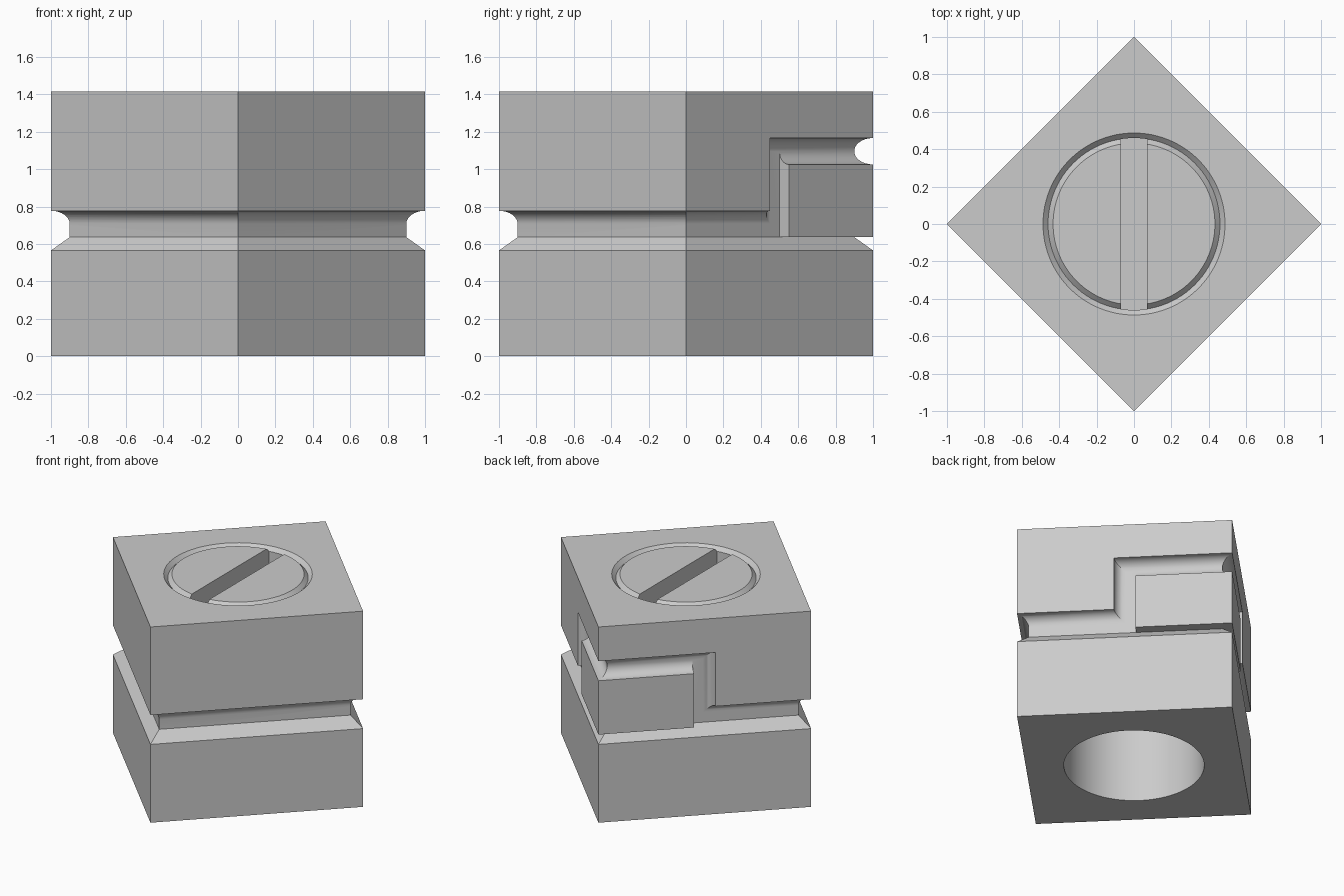
import bpy, bmesh, math
from mathutils import Matrix

if "Cube" in bpy.data.objects:
    bpy.data.objects.remove(bpy.data.objects["Cube"])

HALF = math.sqrt(0.5)            # centre to side face
HEIGHT = 2 * HALF
R = HEIGHT / 20                  # groove radius and depth
SPLIT = 9 * R                    # seam between the blocks
LOW, HIGH = 10 * R, 15.5 * R     # centre heights of the two groove levels
BORE, RIM = 6.5 * R, 0.027       # bore radius, rim chamfer
REACH, OUT = 0.8, 0.1            # cutter overshoot along and outside a face

grey = bpy.data.materials.new("plain_grey")
grey.use_nodes = True
grey.diffuse_color = (0.6, 0.6, 0.6, 1)
grey.node_tree.nodes["Principled BSDF"].inputs["Base Color"].default_value = (0.6, 0.6, 0.6, 1)


def loft(name, rings):
    """Closed solid through equally long rings of points."""
    bm = bmesh.new()
    loops = [[bm.verts.new(p) for p in ring] for ring in rings]
    n = len(loops[0])
    for a, b in zip(loops, loops[1:]):
        for i in range(n):
            j = (i + 1) % n
            bm.faces.new((a[i], a[j], b[j], b[i]))
    bm.faces.new(loops[0])
    bm.faces.new(loops[-1])
    bmesh.ops.recalc_face_normals(bm, faces=bm.faces)
    mesh = bpy.data.meshes.new(name)
    bm.to_mesh(mesh)
    bm.free()
    mesh.materials.append(grey)
    obj = bpy.data.objects.new(name, mesh)
    bpy.context.collection.objects.link(obj)
    return obj


def block(name, levels):
    """Square solid from (half width, height) levels."""
    return loft(name, [[(-w, -w, z), (w, -w, z), (w, w, z), (-w, w, z)]
                       for w, z in levels])


def turned(name, levels, sides=96):
    """Round solid from (radius, height) levels."""
    angles = [2 * math.pi * i / sides for i in range(sides)]
    return loft(name, [[(r * math.cos(t), r * math.sin(t), z) for t in angles]
                       for r, z in levels])


def cut(obj, cutters):
    """Subtract the cutters, then delete them."""
    for c in cutters:
        mod = obj.modifiers.new("cut", 'BOOLEAN')
        mod.operation, mod.solver, mod.object = 'DIFFERENCE', 'EXACT', c
    bpy.context.view_layer.update()
    graph = bpy.context.evaluated_depsgraph_get()
    mesh = bpy.data.meshes.new_from_object(obj.evaluated_get(graph))
    obj.modifiers.clear()
    obj.data = mesh
    for c in cutters:
        bpy.data.objects.remove(c)


def corner_forward(obj):
    """Turn the block so that a corner faces the front."""
    obj.data.transform(Matrix.Rotation(math.pi / 4, 4, 'Z'))


def mirror_left_half(obj):
    """Replace the right half by a mirror image of the left half."""
    bm = bmesh.new()
    bm.from_mesh(obj.data)
    bmesh.ops.bisect_plane(bm, geom=bm.verts[:] + bm.edges[:] + bm.faces[:], dist=1e-4,
                           plane_co=(0, 0, 0), plane_no=(1, 0, 0), clear_inner=True)
    bmesh.ops.mirror(bm, geom=bm.verts[:] + bm.edges[:] + bm.faces[:],
                     axis='X', merge_dist=1e-4)
    bmesh.ops.recalc_face_normals(bm, faces=bm.faces)
    bm.to_mesh(obj.data)
    bm.free()


def straight_groove():
    """Cutter with quarter-round top and flat back, open at the seam."""
    arc = [(R * math.sin(t), LOW + R * math.cos(t))
           for t in (math.pi / 2 * i / 8 for i in range(9))]
    profile = [(-OUT, LOW + R)] + arc + [(R, SPLIT - OUT), (-OUT, SPLIT - OUT)]
    return loft("groove_cutter", [[(s, d - HALF, z) for d, z in profile]
                                  for s in (-REACH, REACH)])


def stepped_groove():
    """Round cutter that steps up at mid face, and one for its squared lower edge."""
    segments = 15
    flat = math.cos(math.pi / segments / 2)
    arc = [(R * math.cos(t), min(R, R * math.sin(t) / flat))
           for t in (math.pi * i / segments for i in range(segments + 1))]
    profile = [(R, -OUT)] + arc + [(-R, -OUT)]
    path = [(-REACH, LOW, 0), (0, LOW, -1), (0, HIGH, -1), (REACH, HIGH, 0)]
    round_cut = loft("step_cutter", [[(HALF - d, s + m * o, z + o) for o, d in profile]
                                     for s, z, m in path])
    outline = [(-REACH, SPLIT - OUT), (R, SPLIT - OUT), (R, HIGH), (0, HIGH),
               (0, LOW), (-REACH, LOW)]
    square_cut = loft("square_cutter", [[(HALF - d, s, z) for s, z in outline]
                                        for d in (-OUT, R)])
    return [round_cut, square_cut]


# Lower block with chamfered top edge and round bore
base = block("base_block", [(HALF, 0), (HALF, SPLIT - R), (HALF - R, SPLIT)])
cut(base, [turned("bore_cutter", [(BORE, -OUT), (BORE, SPLIT + OUT)])])
corner_forward(base)

# Upper block with grooves on all sides and a chamfered bore
upper = block("upper_block", [(HALF, SPLIT), (HALF, HEIGHT)])
bore = turned("bore_cutter", [(BORE, SPLIT - OUT), (BORE, HEIGHT - RIM),
                              (BORE + 2 * RIM, HEIGHT + RIM)])
cut(upper, [bore, straight_groove()] + stepped_groove())
corner_forward(upper)
mirror_left_half(upper)

# Slotted screw cap closing the bore
cap = turned("slotted_cap", [(BORE, HIGH), (BORE, HEIGHT - RIM), (BORE - RIM, HEIGHT)])
corners = [(-R, -REACH), (R, -REACH), (R, REACH), (-R, REACH)]
cut(cap, [loft("slot_cutter", [[(x, y, z) for x, y in corners]
                               for z in (HEIGHT - 2 * R, HEIGHT + OUT)])])

# Smooth the round surfaces and keep edges crisp
bpy.ops.object.select_all(action='DESELECT')
for obj in (base, upper, cap):
    obj.select_set(True)
bpy.context.view_layer.objects.active = base
bpy.ops.object.shade_smooth_by_angle(angle=math.radians(25))
